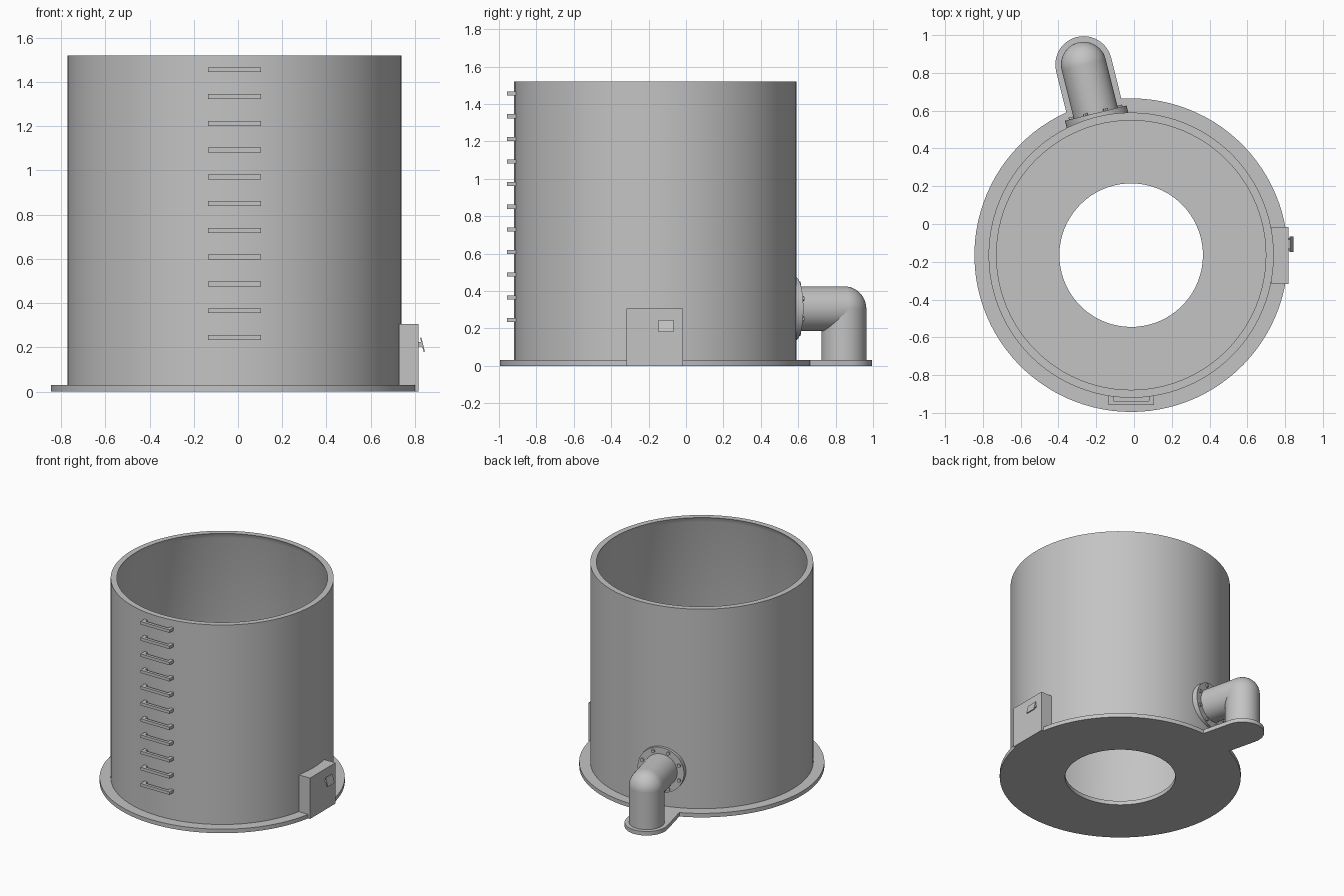
import bpy, bmesh, math
from mathutils import Matrix, Vector

if "Cube" in bpy.data.objects:
    bpy.data.objects.remove(bpy.data.objects["Cube"])

CX, CY = -0.015, -0.165          # tank axis
R, HEIGHT, BASE_T = 0.755, 1.52, 0.03
PIPE_R, PIPE_Z, PIPE_D = 0.12, 0.305, 1.04
ANGLE = math.radians(104)        # outlet direction

grey = bpy.data.materials.new("steel grey")
grey.diffuse_color = (0.55, 0.55, 0.55, 1)
grey.use_nodes = True
grey.node_tree.nodes["Principled BSDF"].inputs["Base Color"].default_value = grey.diffuse_color


def finish(ob):
    ob.data.materials.clear()
    ob.data.materials.append(grey)
    bpy.ops.object.select_all(action='DESELECT')
    ob.select_set(True)
    bpy.context.view_layer.objects.active = ob
    bpy.ops.object.shade_smooth_by_angle(angle=math.radians(30))
    return ob


def from_bm(name, bm, matrix=Matrix()):
    bmesh.ops.recalc_face_normals(bm, faces=bm.faces)
    bm.transform(matrix)
    me = bpy.data.meshes.new(name)
    bm.to_mesh(me)
    bm.free()
    ob = bpy.data.objects.new(name, me)
    bpy.context.collection.objects.link(ob)
    return finish(ob)


def lathe(name, profile, n=96):
    """Revolve a closed (radius, z) profile around the tank axis."""
    bm = bmesh.new()
    rings = []
    for i in range(n):
        a = math.tau * i / n
        rings.append([bm.verts.new((r * math.cos(a), r * math.sin(a), z)) for r, z in profile])
    m = len(profile)
    for i in range(n):
        p, q = rings[i], rings[(i + 1) % n]
        for j in range(m):
            k = (j + 1) % m
            bm.faces.new((p[j], q[j], q[k], p[k]))
    return from_bm(name, bm, Matrix.Translation((CX, CY, 0)))


def add_box(bm, lo, hi):
    lo, hi = Vector(lo), Vector(hi)
    s = hi - lo
    bmesh.ops.create_cube(bm, size=1, matrix=Matrix.Translation((lo + hi) / 2) @ Matrix.Diagonal((*s, 1)))


def add_cyl(bm, r, start, end, n=48):
    start, end = Vector(start), Vector(end)
    d = end - start
    rot = d.to_track_quat('Z', 'Y').to_matrix().to_4x4()
    bmesh.ops.create_cone(bm, cap_ends=True, segments=n, radius1=r, radius2=r, depth=d.length,
                          matrix=Matrix.Translation((start + end) / 2) @ rot)


# Tank shell with a chamfered lip inside the rim
lathe("tank_shell", [(R, BASE_T - 0.01), (R, HEIGHT), (0.713, HEIGHT),
                     (0.731, HEIGHT - 0.04), (0.731, BASE_T - 0.01)])

# Base plate: ring with a round-ended tongue under the outlet, and a central hole
TONGUE = 0.15
a0 = math.asin(TONGUE / (R + 0.075))
outline = []
for i in range(97):
    a = a0 + (math.tau - 2 * a0) * i / 96
    outline.append((0.83 * math.cos(a), 0.83 * math.sin(a)))
for i in range(25):
    a = -math.pi / 2 + math.pi * i / 24
    outline.append((PIPE_D + TONGUE * math.cos(a), TONGUE * math.sin(a)))
hole = [(0.38 * math.cos(math.tau * i / 72), 0.38 * math.sin(math.tau * i / 72)) for i in range(72)]
curve = bpy.data.curves.new("base_plate", 'CURVE')
curve.dimensions = '2D'
curve.fill_mode = 'BOTH'
curve.extrude = BASE_T / 2
for pts in (outline, hole):
    sp = curve.splines.new('POLY')
    sp.points.add(len(pts) - 1)
    for p, (x, y) in zip(sp.points, pts):
        p.co = (x, y, 0, 1)
    sp.use_cyclic_u = True
base = bpy.data.objects.new("base_plate", curve)
bpy.context.collection.objects.link(base)
base.matrix_world = Matrix.Translation((CX, CY, BASE_T / 2)) @ Matrix.Rotation(ANGLE, 4, 'Z')
bpy.ops.object.select_all(action='DESELECT')
base.select_set(True)
bpy.context.view_layer.objects.active = base
bpy.ops.object.convert(target='MESH')
finish(bpy.context.view_layer.objects.active)

# Ladder rungs: a bar with two legs reaching the shell
for i in range(11):
    z = 0.245 + 0.121 * i
    z0, z1 = z - 0.011, z + 0.011
    bm = bmesh.new()
    add_box(bm, (-0.12, -0.958, z0), (0.12, -0.936, z1))
    for s in (-1, 1):
        x0, x1 = sorted((s * 0.12, s * 0.094))
        add_box(bm, (x0, -0.936, z0), (x1, -0.9, z1))
    from_bm("ladder_rung", bm, Matrix.Translation((CX, 0, 0)))

# Control box on the right side
bm = bmesh.new()
add_box(bm, (0.727, -0.317, 0), (0.817, -0.017, 0.305))
from_bm("control_box", bm)

# Tilted latch with two side arms
bm = bmesh.new()
add_box(bm, (-0.003, -0.04, -0.033), (0.003, 0.04, 0.033))
from_bm("latch_plate", bm, Matrix.Translation((0.834, -0.107, 0.212)) @ Matrix.Rotation(-0.25, 4, 'Y'))
bm = bmesh.new()
for y in (-0.135, -0.079):
    add_box(bm, (0.81, y - 0.006, 0.205), (0.832, y + 0.006, 0.225))
from_bm("latch_arms", bm)

# Outlet pipe, built along +x and turned to the outlet direction
outlet = Matrix.Translation((CX, CY, 0)) @ Matrix.Rotation(ANGLE, 4, 'Z')
bm = bmesh.new()
add_cyl(bm, PIPE_R, (0.74, 0, PIPE_Z), (PIPE_D, 0, PIPE_Z))
from_bm("outlet_pipe", bm, outlet)
bm = bmesh.new()
add_cyl(bm, PIPE_R, (PIPE_D, 0, 0.01), (PIPE_D, 0, PIPE_Z))
from_bm("down_pipe", bm, outlet)
bm = bmesh.new()
bmesh.ops.create_uvsphere(bm, u_segments=48, v_segments=24, radius=PIPE_R,
                          matrix=Matrix.Translation((PIPE_D, 0, PIPE_Z)))
from_bm("pipe_elbow", bm, outlet)

# Bolted flange where the pipe meets the shell
bm = bmesh.new()
add_cyl(bm, 0.168, (0.735, 0, PIPE_Z), (0.775, 0, PIPE_Z))
from_bm("pipe_flange", bm, outlet)
bm = bmesh.new()
for i in range(8):
    a = math.tau * (i + 0.5) / 8
    y, z = 0.144 * math.cos(a), PIPE_Z + 0.144 * math.sin(a)
    add_cyl(bm, 0.013, (0.77, y, z), (0.786, y, z), 12)
from_bm("flange_bolts", bm, outlet)
